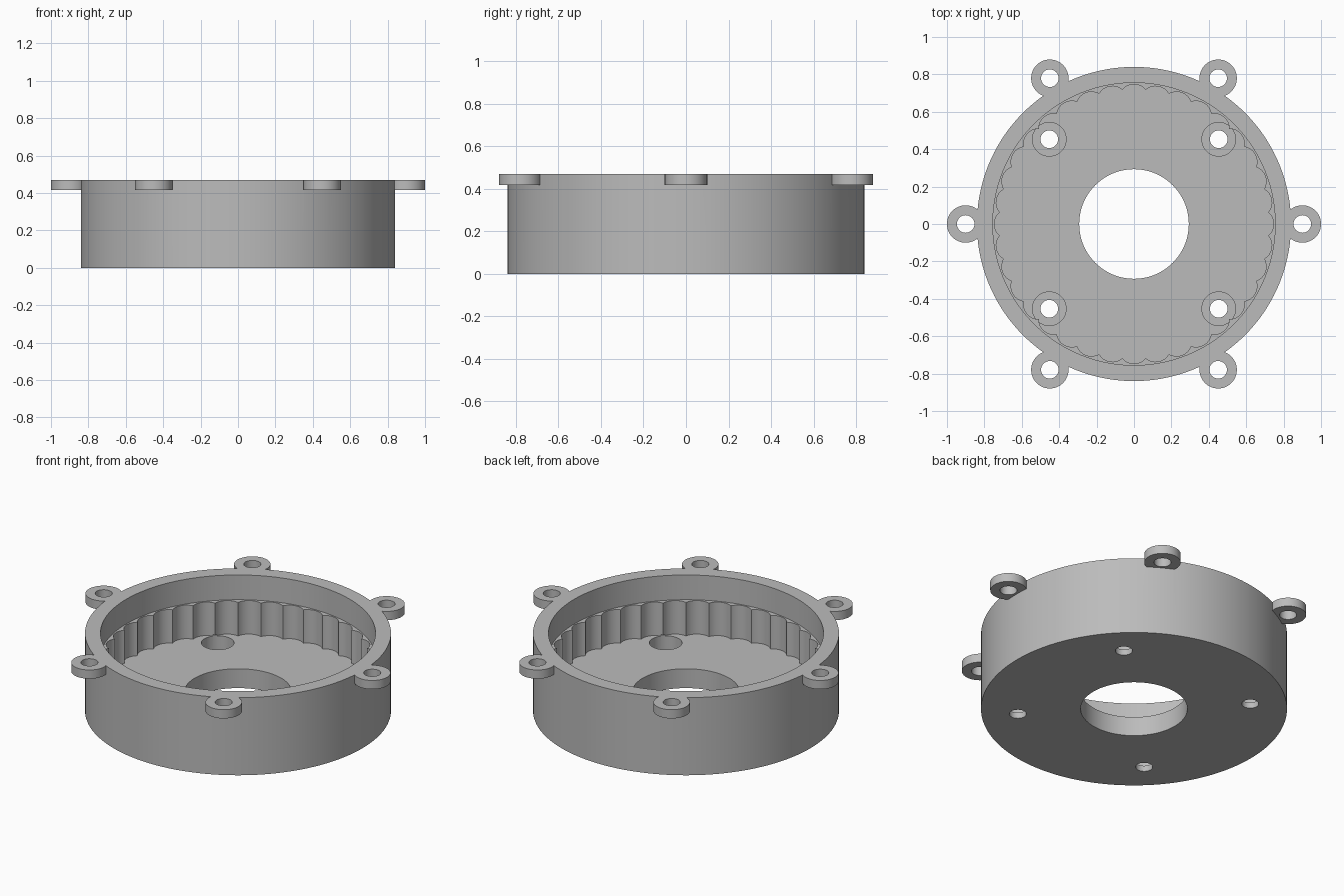
import bpy
import bmesh
from math import sin, cos, pi, radians, sqrt

HEIGHT, OUTER_R = 0.47, 0.84
LEDGE_Z, FLOOR_Z = 0.32, 0.117
LOBES = 36

cube = bpy.data.objects.get("Cube")
if cube:
    bpy.data.objects.remove(cube, do_unlink=True)

grey = bpy.data.materials.new("plain grey")
grey.use_nodes = True
colour = (0.5, 0.5, 0.5, 1)
grey.diffuse_color = colour
grey.node_tree.nodes["Principled BSDF"].inputs["Base Color"].default_value = colour


def circle(r, n, cx=0, cy=0):
    return [(cx + r * cos(2 * pi * i / n), cy + r * sin(2 * pi * i / n)) for i in range(n)]


def prisms(name, outlines, z0, z1):
    """One object holding an upright prism for each outline."""
    bm = bmesh.new()
    for outline in outlines:
        face = bm.faces.new([bm.verts.new((x, y, z0)) for x, y in outline])
        top = bmesh.ops.extrude_face_region(bm, geom=[face])["geom"]
        moved = [v for v in top if isinstance(v, bmesh.types.BMVert)]
        bmesh.ops.translate(bm, verts=moved, vec=(0, 0, z1 - z0))
    bmesh.ops.recalc_face_normals(bm, faces=bm.faces)
    mesh = bpy.data.meshes.new(name)
    bm.to_mesh(mesh)
    bm.free()
    mesh.materials.append(grey)
    obj = bpy.data.objects.new(name, mesh)
    bpy.context.collection.objects.link(obj)
    return obj


def combine(target, tool, operation):
    """Apply a boolean and discard the tool."""
    mod = target.modifiers.new("boolean", "BOOLEAN")
    mod.operation, mod.solver, mod.object = operation, "EXACT", tool
    bpy.context.view_layer.objects.active = target
    bpy.ops.object.modifier_apply(modifier=mod.name)
    bpy.data.objects.remove(tool, do_unlink=True)


def scalloped(peak, cusp, steps=10):
    """Ring of round pockets that meet in sharp inward cusps."""
    half = pi / LOBES
    px, py = cusp * cos(half), cusp * sin(half)
    # Pocket circle passes through both cusps and the outer peak
    r = ((peak - px) ** 2 + py ** 2) / (2 * (peak - px))
    centre = peak - r
    points = []
    for k in range(LOBES):
        a = 2 * half * k
        for i in range(steps):
            y = py * sin(radians(-90 + 180 * i / steps))
            x = centre + sqrt(r * r - y * y)
            points.append((x * cos(a) - y * sin(a), x * sin(a) + y * cos(a)))
    return points


# Drum and six mounting lugs
housing = prisms("ring_gear_housing", [circle(OUTER_R, 144)], 0, HEIGHT)
lug_centres = [(0.9 * cos(k * pi / 3), 0.9 * sin(k * pi / 3)) for k in range(6)]
bolt_centres = [(sx * 0.453, sy * 0.453) for sx in (-1, 1) for sy in (-1, 1)]
lugs = prisms("lugs", [circle(0.1, 48, *c) for c in lug_centres], 0.417, HEIGHT)
combine(housing, lugs, "UNION")

# Upper bore, scalloped pocket and central opening
cuts = [
    ("upper_bore", [circle(0.755, 144)], LEDGE_Z, 0.6),
    ("scalloped_pocket", [scalloped(0.747, 0.72)], FLOOR_Z, 0.4),
    ("centre_opening", [circle(0.293, 96)], -0.1, 0.2),
    # Counterbores, bolt holes and lug holes
    ("counterbores", [circle(0.09, 48, *c) for c in bolt_centres], 0.035, FLOOR_Z + 0.01),
    ("bolt_holes", [circle(0.047, 32, *c) for c in bolt_centres], -0.1, 0.1),
    ("lug_holes", [circle(0.047, 32, *c) for c in lug_centres], 0.3, 0.6),
]
for name, outlines, z0, z1 in cuts:
    combine(housing, prisms(name, outlines, z0, z1), "DIFFERENCE")

# Smooth walls with crisp edges
bpy.ops.object.select_all(action="DESELECT")
housing.select_set(True)
bpy.context.view_layer.objects.active = housing
bpy.ops.object.shade_smooth_by_angle(angle=radians(25))
